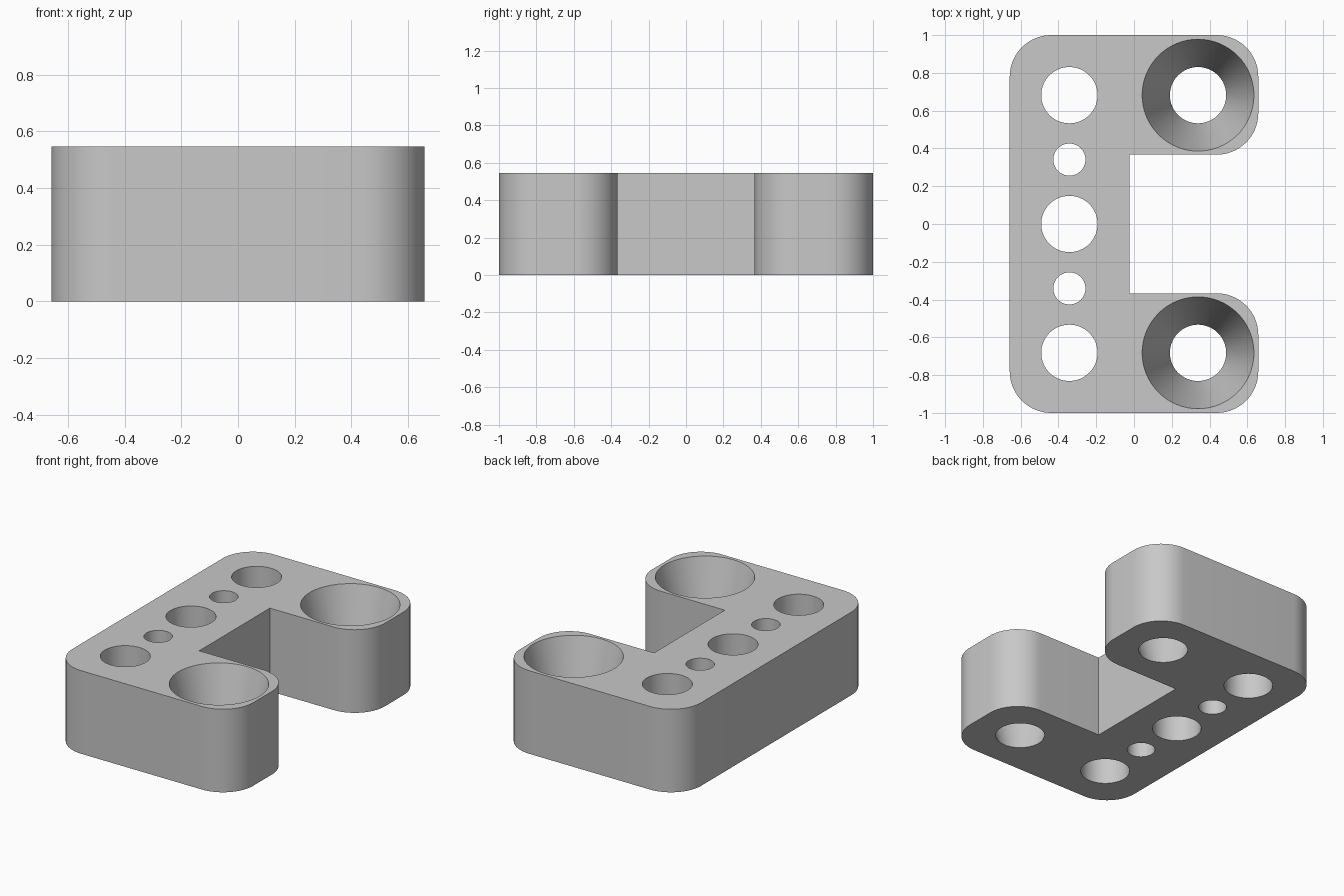
import bpy
import bmesh
from math import cos, sin, pi, radians

default = bpy.data.objects.get("Cube")
if default:
    bpy.data.objects.remove(default, do_unlink=True)

HALF_W, HALF_L, HEIGHT = 0.658, 1.0, 0.546
SLOT_X, SLOT_Y = -0.025, 0.367
CORNER = 0.22
COLUMN_X, PITCH = 0.342, 0.682

grey = bpy.data.materials.new("plain grey")
grey.use_nodes = True
colour = (0.58, 0.58, 0.58, 1)
grey.diffuse_color = colour
grey.node_tree.nodes["Principled BSDF"].inputs["Base Color"].default_value = colour


def arc(cx, cy, start, steps=16):
    """Quarter-circle corner, counter-clockwise from the start angle."""
    angles = [radians(start + 90 * i / steps) for i in range(steps + 1)]
    return [(cx + CORNER * cos(a), cy + CORNER * sin(a)) for a in angles]


def make_object(name, bm):
    mesh = bpy.data.meshes.new(name)
    bmesh.ops.recalc_face_normals(bm, faces=bm.faces)
    bm.to_mesh(mesh)
    bm.free()
    obj = bpy.data.objects.new(name, mesh)
    bpy.context.collection.objects.link(obj)
    mesh.materials.append(grey)
    return obj


# C-shaped block: rounded outer corners, square slot corners
x, y, r = HALF_W, HALF_L, CORNER
outline = (arc(-x + r, -y + r, 180) + arc(x - r, -y + r, 270)
           + arc(x - r, -SLOT_Y - r, 0)
           + [(SLOT_X, -SLOT_Y), (SLOT_X, SLOT_Y)]
           + arc(x - r, SLOT_Y + r, 270)
           + arc(x - r, y - r, 0) + arc(-x + r, y - r, 90))
bm = bmesh.new()
base = bm.faces.new([bm.verts.new((px, py, 0)) for px, py in outline])
top = bmesh.ops.extrude_face_region(bm, geom=[base])["geom"]
bmesh.ops.translate(bm, vec=(0, 0, HEIGHT),
                    verts=[v for v in top if isinstance(v, bmesh.types.BMVert)])
block = make_object("bracket_block", bm)


def drill(px, py, r_bottom, r_top):
    """Cut a straight or tapered hole through the block."""
    margin = 0.05
    flare = (r_top - r_bottom) * margin / HEIGHT
    bm = bmesh.new()
    bmesh.ops.create_cone(bm, cap_ends=True, segments=64,
                          radius1=r_bottom - flare, radius2=r_top + flare,
                          depth=HEIGHT + 2 * margin)
    bmesh.ops.translate(bm, vec=(px, py, HEIGHT / 2), verts=bm.verts)
    cutter = make_object("hole_cutter", bm)
    cutter.hide_render = True
    mod = block.modifiers.new("hole", 'BOOLEAN')
    mod.operation = 'DIFFERENCE'
    mod.solver = 'EXACT'
    mod.object = cutter
    bpy.ops.object.modifier_apply(modifier=mod.name)
    bpy.data.objects.remove(cutter, do_unlink=True)


bpy.ops.object.select_all(action='DESELECT')
bpy.context.view_layer.objects.active = block
block.select_set(True)

# Row of alternating large and small holes along the spine
for i in range(-2, 3):
    radius = 0.085 if i % 2 else 0.149
    drill(-COLUMN_X, i * PITCH / 2, radius, radius)

# Tapered screw holes in the two arms
for side in (-1, 1):
    drill(COLUMN_X - 0.003, side * PITCH, 0.149, 0.296)

bpy.ops.object.shade_smooth_by_angle(angle=radians(30))
